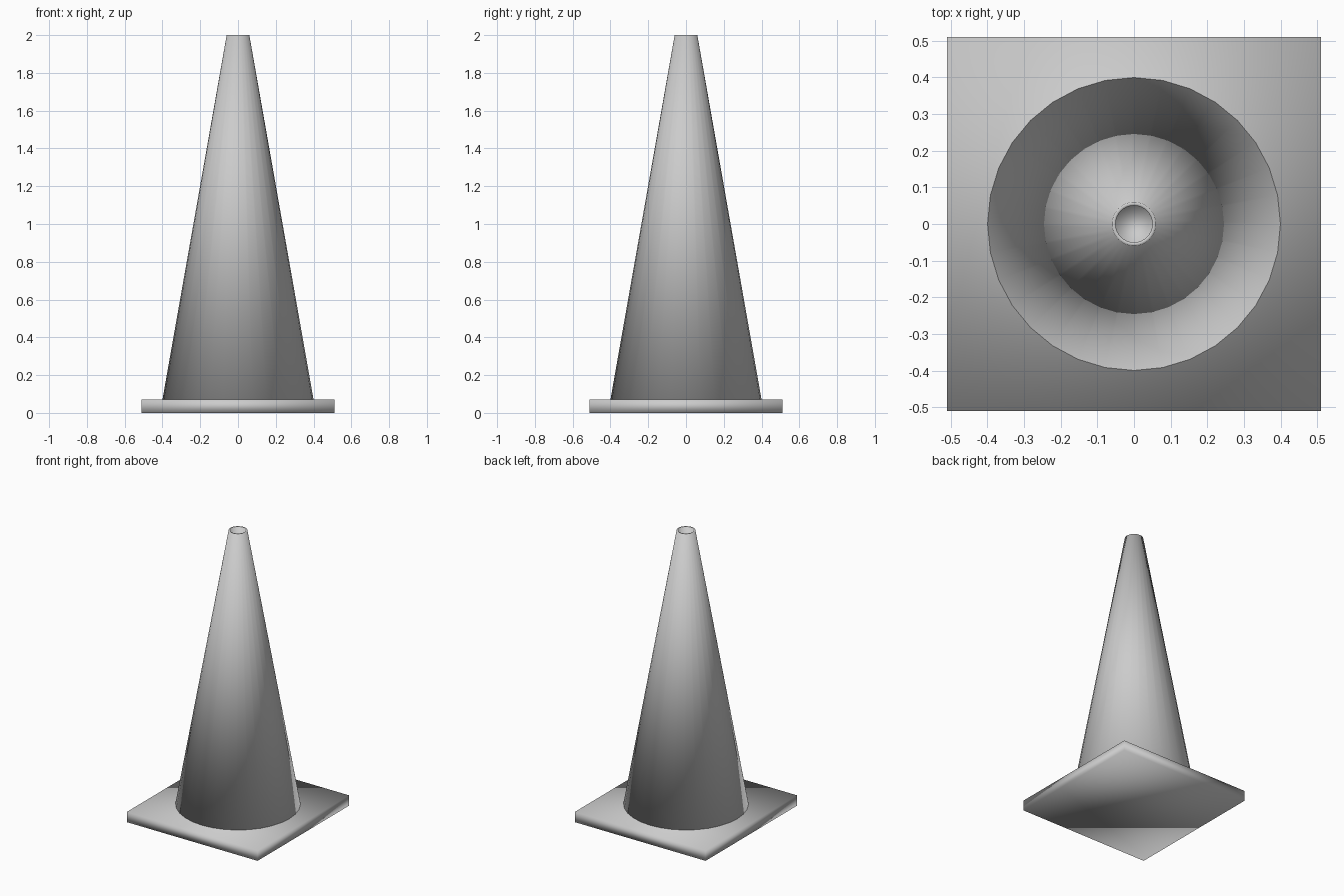
import bpy, bmesh
from math import cos, sin, pi

if "Cube" in bpy.data.objects:
    bpy.data.objects.remove(bpy.data.objects["Cube"])

SIDES = 32
BASE_TOP = 0.072


def finish(name, bm):
    bmesh.ops.recalc_face_normals(bm, faces=bm.faces)
    for f in bm.faces:
        f.smooth = True
    mesh = bpy.data.meshes.new(name)
    bm.to_mesh(mesh)
    bm.free()
    ob = bpy.data.objects.new(name, mesh)
    bpy.context.collection.objects.link(ob)
    return ob


# square foot plate
bm = bmesh.new()
bmesh.ops.create_cube(bm, size=1)
bmesh.ops.scale(bm, vec=(1.02, 1.02, BASE_TOP), verts=bm.verts)
bmesh.ops.translate(bm, vec=(0, 0, BASE_TOP / 2), verts=bm.verts)
finish("base_plate", bm)

# tapered body: outer wall, flat rim and a shallow recess at the tip
profile = [(0.40, BASE_TOP - 0.002), (0.06, 2.0), (0.05, 2.0), (0.05, 1.95)]
bm = bmesh.new()
rings = [[bm.verts.new((r * cos(2 * pi * i / SIDES), r * sin(2 * pi * i / SIDES), z))
          for i in range(SIDES)] for r, z in profile]
for low, high in zip(rings, rings[1:]):
    for i in range(SIDES):
        j = (i + 1) % SIDES
        bm.faces.new((low[i], low[j], high[j], high[i]))
bm.faces.new(rings[0][::-1])
bm.faces.new(rings[-1])
finish("cone_body", bm)
